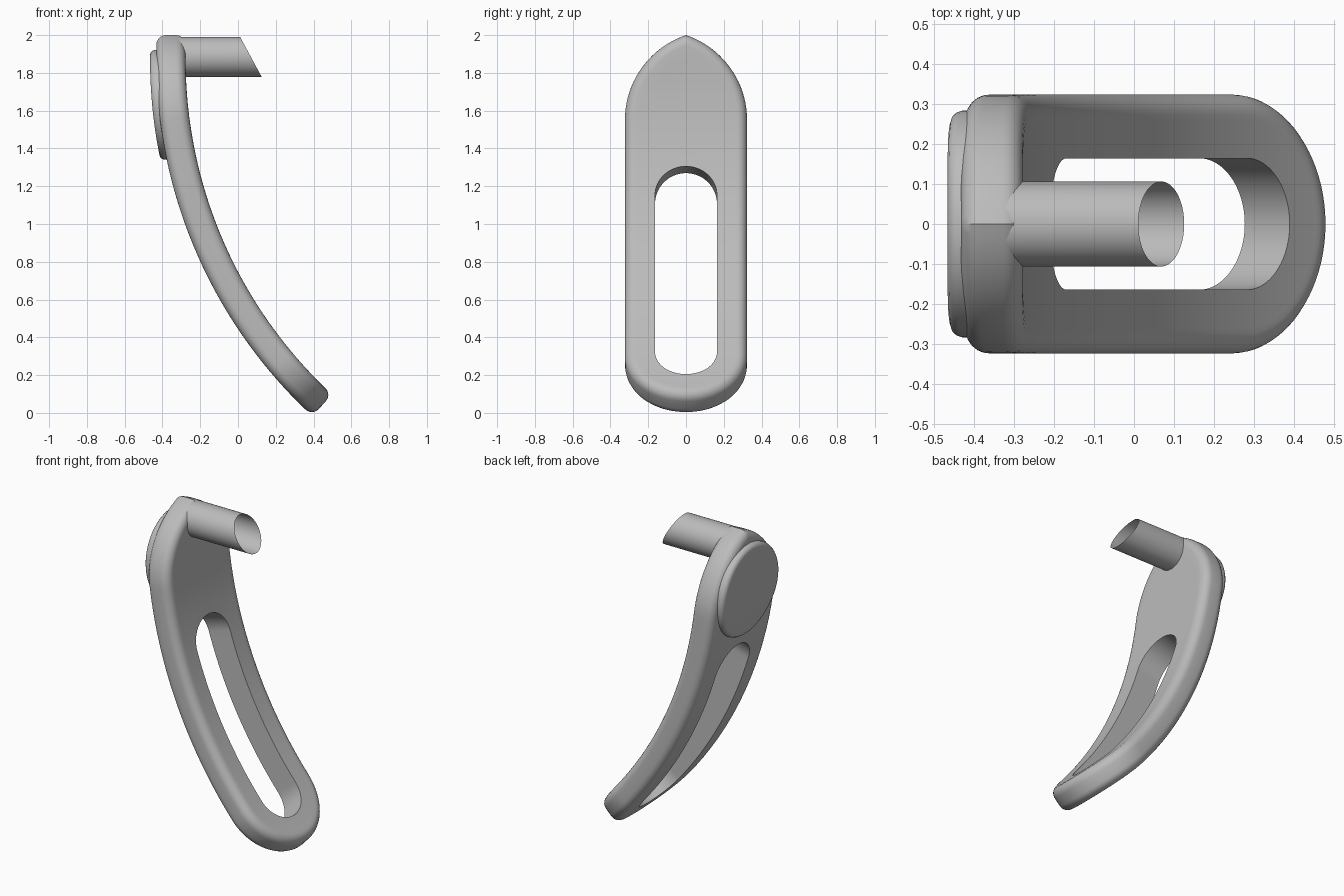
import bpy, bmesh
from math import sin, cos, pi, atan2, hypot
from mathutils import Vector

if "Cube" in bpy.data.objects:
    bpy.data.objects.remove(bpy.data.objects["Cube"])

# Single grey material
grey = bpy.data.materials.new("grey")
grey.use_nodes = True
colour = (0.5, 0.5, 0.5, 1)
grey.diffuse_color = colour
grey.node_tree.nodes["Principled BSDF"].inputs["Base Color"].default_value = colour

# Bend: straight above BEND_Z, circular below it
X0, BEND_Z, R = -0.355, 1.87, 2.49
HALF = 0.0775          # half thickness of the arm
EDGE = 0.05            # rounding of its rim
WIDTH, SLOT = 0.323, 0.164
FOOT = -0.185          # lower end, measured along the bend


def bend(y, v, n):
    """Place a flat point (y, v) at depth n on the bent sheet."""
    a = max(0.0, (BEND_Z - v) / R)
    z = max(v, BEND_Z) - R * sin(a)
    return Vector((X0 + R * (1 - cos(a)) + n * cos(a), y, z + n * sin(a)))


def loft(name, rings, close_rings=False, cap_last=False):
    """Skin a list of equally long closed rings."""
    bm = bmesh.new()
    rows = [[bm.verts.new(p) for p in ring] for ring in rings]
    pairs = list(zip(rows, rows[1:]))
    if close_rings:
        pairs.append((rows[-1], rows[0]))
    for a, b in pairs:
        for i in range(len(a)):
            j = (i + 1) % len(a)
            bm.faces.new((a[i], a[j], b[j], b[i]))
    if cap_last:
        bm.faces.new(rows[-1])
    bmesh.ops.recalc_face_normals(bm, faces=bm.faces)
    mesh = bpy.data.meshes.new(name)
    bm.to_mesh(mesh)
    bm.free()
    mesh.materials.append(grey)
    obj = bpy.data.objects.new(name, mesh)
    bpy.context.collection.objects.link(obj)
    bpy.ops.object.select_all(action="DESELECT")
    obj.select_set(True)
    bpy.context.view_layer.objects.active = obj
    bpy.ops.object.shade_smooth_by_angle(angle=0.55)
    return obj


# Arm outline: (rim point, outward normal, matching slot point), tip to foot
SHOULDER, TIP, SLOT_TOP = 1.55, 2.0, 1.118
LOW = FOOT + WIDTH
rise = TIP - SHOULDER
c = (rise ** 2 - WIDTH ** 2) / (2 * WIDTH)     # pointed arch centre offset
arch_r = WIDTH + c
arch_end = atan2(rise, c)
half = []
N = 20
for i in range(N):
    t = 1 - i / N
    a, b = arch_end * t, pi / 2 * t
    normal = Vector((cos(a), sin(a))) if i else Vector((0, 1.05))
    half.append((Vector((arch_r * cos(a) - c, SHOULDER + arch_r * sin(a))), normal,
                 Vector((SLOT * cos(b), SLOT_TOP + SLOT * sin(b)))))
for i in range(N):
    t = i / N
    half.append((Vector((WIDTH, SHOULDER + (LOW - SHOULDER) * t)), Vector((1, 0)),
                 Vector((SLOT, SLOT_TOP + (LOW - SLOT_TOP) * t))))
for i in range(N + 1):
    d = Vector((cos(pi / 2 * i / N), -sin(pi / 2 * i / N)))
    half.append((Vector((0, LOW)) + WIDTH * d, d, Vector((0, LOW)) + SLOT * d))


def flip(v):
    return Vector((-v.x, v.y))


outline = half + [tuple(flip(v) for v in s) for s in half[-2:0:-1]]

# Arm cross-section: (inset from rim, blend towards slot, depth)
FLAT, ROUND = 8, 6
section = [(EDGE, 1 - k / FLAT, HALF) for k in range(FLAT)]
for k in range(ROUND + 1):
    a = pi / 2 * k / ROUND
    section.append((EDGE * (1 - sin(a)), 0, HALF - EDGE * (1 - cos(a))))
section += [(inset, blend, -n) for inset, blend, n in reversed(section)]

rings = []
for inset, blend, n in section:
    ring = []
    for rim, normal, slot in outline:
        p = (rim - normal * inset).lerp(slot, blend)
        ring.append(bend(p.x, p.y, n))
    rings.append(ring)
loft("slotted_arm", rings, close_rings=True)

# Round pad following the back of the arm
PAD_R, PAD_V, SEG = 0.283, 1.638, 64
profile = [(PAD_R, 0.06), (PAD_R, -0.008), (PAD_R - 0.004, -0.02), (PAD_R - 0.012, -0.029),
           (PAD_R - 0.025, -0.033)]
profile += [(PAD_R * k / 6, -0.033) for k in (5, 4, 3, 2, 1)]
loft("back_pad", [[bend(r * cos(2 * pi * i / SEG), PAD_V + r * sin(2 * pi * i / SEG), n - HALF)
                   for i in range(SEG)] for r, n in profile], cap_last=True)

# Open tube with a slanted mouth
TUBE_R, TUBE_Z = 0.106, 1.885
circle = [(TUBE_R * cos(2 * pi * i / SEG), TUBE_R * sin(2 * pi * i / SEG)) for i in range(SEG)]
loft("peg_tube", [[Vector((-0.34, y, TUBE_Z + z)) for y, z in circle],
                  [Vector((0.068 - 0.54 * z, y, TUBE_Z + z)) for y, z in circle]])
